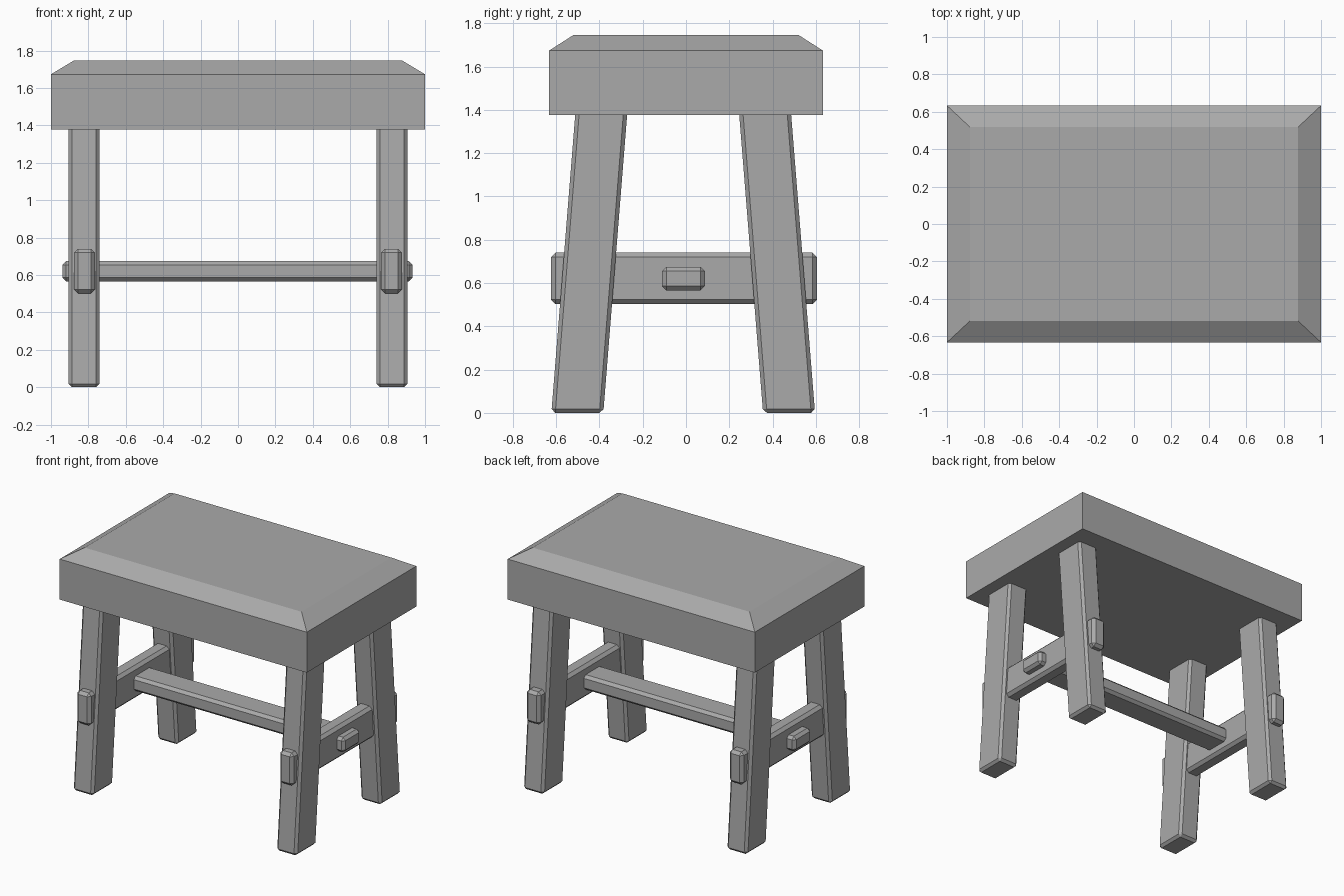
import bpy, bmesh

cube = bpy.data.objects.get("Cube")
if cube:
    bpy.data.objects.remove(cube, do_unlink=True)

grey = bpy.data.materials.new("plain_grey")
grey.use_nodes = True
colour = (0.4, 0.4, 0.4, 1)
grey.diffuse_color = colour
grey.node_tree.nodes["Principled BSDF"].inputs["Base Color"].default_value = colour

BASE_Y = -0.013     # the underframe sits slightly forward of the seat


def finish(name, bm):
    bmesh.ops.recalc_face_normals(bm, faces=bm.faces)
    mesh = bpy.data.meshes.new(name)
    bm.to_mesh(mesh)
    bm.free()
    mesh.materials.append(grey)
    obj = bpy.data.objects.new(name, mesh)
    bpy.context.collection.objects.link(obj)
    return obj


def box(centre, size, chamfer=0.0):
    """Box with optional single-segment chamfer on every edge."""
    bm = bmesh.new()
    bmesh.ops.create_cube(bm, size=1)
    bmesh.ops.scale(bm, vec=size, verts=bm.verts)
    if chamfer:
        bmesh.ops.bevel(bm, geom=bm.edges[:], offset=chamfer, segments=1,
                        affect='EDGES', profile=0.5)
    bmesh.ops.translate(bm, vec=centre, verts=bm.verts)
    return bm


# Seat: thick slab with a sloped border around the top
bm = box((0, 0, 1.525), (2, 1.266, 0.296))
top = max(bm.faces, key=lambda f: f.calc_center_median().z)
raised = bmesh.ops.extrude_discrete_faces(bm, faces=[top])["faces"][0]
for v in raised.verts:
    v.co.x *= 0.878
    v.co.y *= 0.82
    v.co.z = 1.746
finish("seat", bm)

# Legs: chamfered posts sheared inward towards the seat
LEG_TOP = 1.40
for x_name, sx in (("left", 1), ("right", -1)):
    for y_name, sy in (("front", -1), ("back", 1)):
        bm = box((0, 0, LEG_TOP / 2), (0.165, 0.24, LEG_TOP), 0.018)
        for v in bm.verts:
            v.co.x += sx * 0.823
            v.co.y += BASE_Y + sy * (0.489 - 0.08 * v.co.z)
        finish(f"{y_name}_{x_name}_leg", bm)

    # Side rail running through the front and back legs
    finish(f"{x_name}_side_rail",
           box((sx * 0.821, -0.01, 0.621), (0.112, 1.229, 0.238), 0.021))

# Long stretcher joining the two side rails
finish("long_stretcher", box((-0.003, -0.012, 0.62), (1.873, 0.198, 0.109), 0.02))
